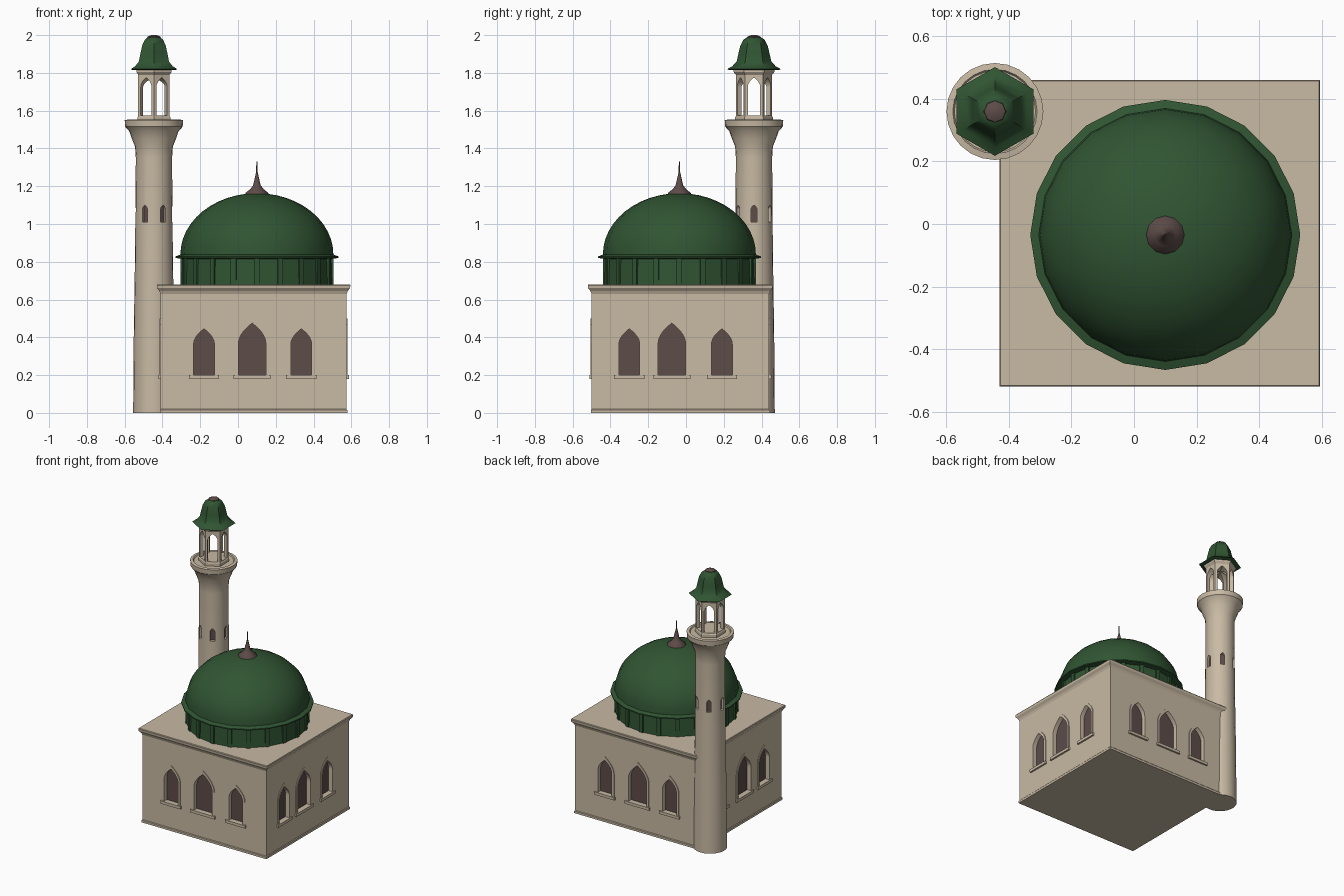
import bpy, bmesh
from math import sin, cos, pi, radians, sqrt
from mathutils import Matrix, Vector

if "Cube" in bpy.data.objects:
    bpy.data.objects.remove(bpy.data.objects["Cube"])


def material(name, rgb):
    m = bpy.data.materials.new(name)
    m.use_nodes = True
    m.diffuse_color = (*rgb, 1)
    bsdf = m.node_tree.nodes["Principled BSDF"]
    bsdf.inputs["Base Color"].default_value = (*rgb, 1)
    bsdf.inputs["Roughness"].default_value = 0.9
    return m


STONE = material("cream stone", (0.58, 0.49, 0.37))
GREEN = material("dark green", (0.03, 0.09, 0.033))
BROWN = material("dull brown", (0.11, 0.072, 0.066))


def finish(bm, name, mat, smooth=None):
    bmesh.ops.recalc_face_normals(bm, faces=bm.faces)
    me = bpy.data.meshes.new(name)
    bm.to_mesh(me)
    bm.free()
    ob = bpy.data.objects.new(name, me)
    bpy.context.collection.objects.link(ob)
    if mat:
        me.materials.append(mat)
    if smooth:
        shade(ob, smooth)
    return ob


def shade(ob, angle):
    bpy.ops.object.select_all(action="DESELECT")
    ob.select_set(True)
    bpy.context.view_layer.objects.active = ob
    bpy.ops.object.shade_smooth_by_angle(angle=radians(angle))


def add_loft(bm, rings, closed=False):
    """Skin a list of equal point rings; cap the ends unless closed."""
    loops = [[bm.verts.new(p) for p in ring] for ring in rings]
    n = len(loops[0])
    pairs = list(zip(loops, loops[1:]))
    if closed:
        pairs.append((loops[-1], loops[0]))
    for a, b in pairs:
        for i in range(n):
            j = (i + 1) % n
            bm.faces.new((a[i], a[j], b[j], b[i]))
    if not closed:
        bm.faces.new(loops[0][::-1])
        bm.faces.new(loops[-1])


def lathe(name, centre, profile, sides, mat, smooth=None, turn=0.0):
    """Revolve a (radius, height) profile around a vertical axis."""
    cx, cy = centre
    angles = [turn + 2 * pi * i / sides for i in range(sides)]
    bm = bmesh.new()
    add_loft(bm, [[(cx + r * cos(a), cy + r * sin(a), z) for a in angles] for r, z in profile])
    return finish(bm, name, mat, smooth)


def arch(width, z0, z1, steps=7):
    """Pointed arch outline as (u, z) points."""
    spring = z1 - 0.75 * width
    side = [(width / 2, z0)]
    for i in range(steps):
        t = i / steps
        side.append((width / 2 * (1 - t * t), spring + (z1 - spring) * t))
    return side + [(0, z1)] + [(-u, z) for u, z in reversed(side)]


def place(outline, out, origin, angle):
    """Stand an outline upright, pushed outward; angle 0 faces the front."""
    m = Matrix.Translation((*origin, 0)) @ Matrix.Rotation(radians(angle), 4, "Z")
    return [m @ Vector((u, -out, z)) for u, z in outline]


def add_arch(bm, outline, near, far, origin, angle):
    add_loft(bm, [place(outline, d, origin, angle) for d in (near, far)])


def cut(ob, bm, self_overlap=False):
    cutter = finish(bm, "cutter", None)
    cutter.hide_render = True
    mod = ob.modifiers.new("openings", "BOOLEAN")
    mod.operation = "DIFFERENCE"
    mod.solver = "EXACT"
    mod.use_self = self_overlap
    mod.object = cutter
    bpy.context.view_layer.objects.active = ob
    bpy.ops.object.modifier_apply(modifier=mod.name)
    bpy.data.objects.remove(cutter)


# Prayer hall: square walls with a plinth and a flared cornice
X0, X1, Y0, Y1 = -0.41, 0.575, -0.50, 0.44
levels = [(0, 0.004), (0.015, 0.004), (0.02, 0), (0.63, 0), (0.645, 0.006),
          (0.66, 0.018), (0.675, 0.02), (0.68, 0.017)]
bm = bmesh.new()
add_loft(bm, [[(X0 - g, Y0 - g, z), (X1 + g, Y0 - g, z), (X1 + g, Y1 + g, z), (X0 - g, Y1 + g, z)]
              for z, g in levels])
hall = finish(bm, "hall_walls", STONE)

# Three arched windows on every wall
cuts, frames, panes = bmesh.new(), bmesh.new(), bmesh.new()
front_spots, side_spots = (-0.18, 0.075, 0.335), (-0.30, -0.075, 0.19)
walls = [(0, [(x, Y0) for x in front_spots]), (180, [(x, Y1) for x in front_spots]),
         (90, [(X1, y) for y in side_spots]), (270, [(X0, y) for y in side_spots])]
for angle, spots in walls:
    for i, spot in enumerate(spots):
        w, top = (0.145, 0.475) if i == 1 else (0.11, 0.445)
        hole, rim = arch(w, 0.2, top), arch(w + 0.035, 0.19, top + 0.025)
        add_arch(cuts, hole, -0.03, 0.03, spot, angle)
        add_arch(panes, hole, -0.034, -0.026, spot, angle)
        add_loft(frames, [place(o, d, spot, angle) for o, d in
                          ((hole, -0.01), (hole, 0.005), (rim, 0.005), (rim, -0.01))], True)
        s = w / 2 + 0.025
        sill = [(-s, 0.18), (s, 0.18), (s, 0.2), (-s, 0.2)]
        add_arch(frames, sill, -0.02, 0.012, spot, angle)
cut(hall, cuts)
finish(frames, "window_frames", STONE)
finish(panes, "window_panes", BROWN)

# Drum with shallow pilasters
DOME = (0.10, -0.035)
lathe("dome_drum", DOME, [(0.40, 0.67), (0.395, 0.82)], 20, GREEN)
bm = bmesh.new()
for k in range(20):
    strip = [(-0.014, 0.675), (0.014, 0.675), (0.014, 0.82), (-0.014, 0.82)]
    add_arch(bm, strip, 0.385, 0.405, DOME, 18 * k)
finish(bm, "drum_pilasters", GREEN)

# Dome with a projecting lip
shell = [(0.39, 0.815), (0.432, 0.82), (0.432, 0.828), (0.405, 0.838)]
for i in range(1, 12):
    a = pi / 2 * i / 12
    shell.append((0.405 * cos(a), 0.838 + 0.325 * sin(a)))
shell.append((0.012, 1.163))
lathe("dome", DOME, shell, 20, GREEN, 40)
lathe("dome_finial", DOME, [(0.064, 1.145), (0.06, 1.165), (0.035, 1.185), (0.02, 1.205),
                            (0.012, 1.24), (0.004, 1.275), (0.003, 1.33)], 12, BROWN, 40)

# Minaret shaft flaring into a balcony
TOWER = (-0.445, 0.36)
shaft = lathe("minaret_shaft", TOWER,
              [(0.11, 0), (0.107, 0.4), (0.10, 0.85), (0.096, 1.35), (0.10, 1.41), (0.118, 1.455),
               (0.13, 1.49), (0.152, 1.515), (0.155, 1.55), (0.135, 1.553), (0.13, 1.545)], 24, STONE)
cuts, panes = bmesh.new(), bmesh.new()
for k in range(6):
    slit = arch(0.03, 1.01, 1.1)
    add_arch(cuts, slit, 0.078, 0.13, TOWER, 30 + 60 * k)
    add_arch(panes, slit, 0.074, 0.081, TOWER, 30 + 60 * k)
cut(shaft, cuts)
shade(shaft, 35)
finish(panes, "minaret_slits", BROWN)

# Open hexagonal lantern: three crossing arched passages leave six columns
lantern = lathe("minaret_lantern", TOWER, [(0.10, 1.54), (0.10, 1.565), (0.096, 1.57), (0.096, 1.79),
                                           (0.108, 1.805), (0.108, 1.825)], 6, STONE, turn=pi / 6)
cuts = bmesh.new()
for k in range(3):
    add_arch(cuts, arch(0.066, 1.575, 1.775), -0.2, 0.2, TOWER, 30 + 60 * k)
cut(lantern, cuts, True)

# Bell-shaped hexagonal cap and its tip
lathe("minaret_cap", TOWER,
      [(0.13, 1.815), (0.142, 1.82), (0.115, 1.835), (0.092, 1.86), (0.083, 1.9),
       (0.072, 1.945), (0.056, 1.975), (0.035, 1.99)], 6, GREEN, 40, pi / 6)
lathe("minaret_cap_tip", TOWER, [(0.037, 1.985), (0.034, 1.992), (0.015, 2.0)], 8, BROWN, 40)
